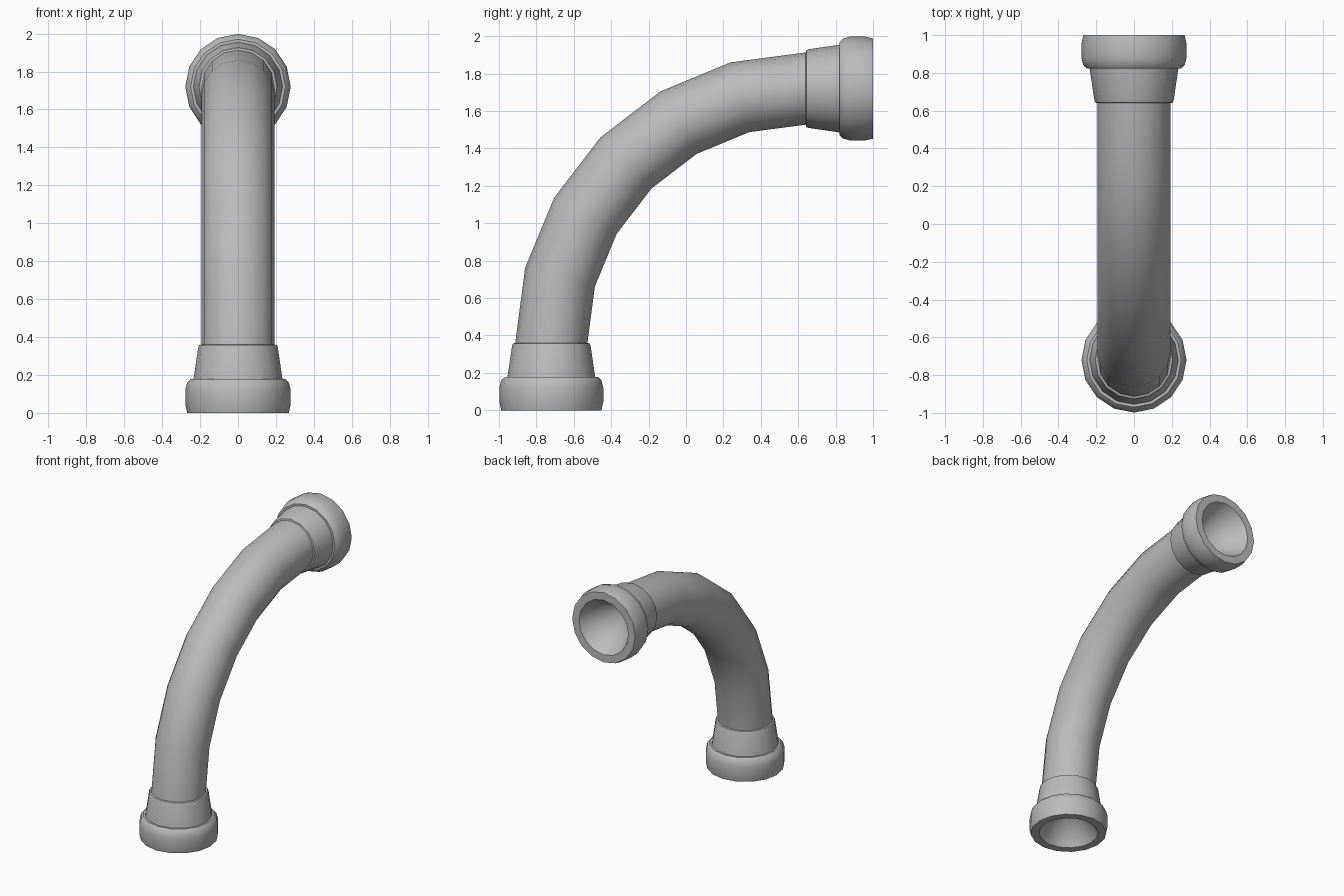
import bpy, bmesh
from math import sin, cos, pi, radians
from mathutils import Vector, Matrix

cube = bpy.data.objects.get("Cube")
if cube:
    bpy.data.objects.remove(cube, do_unlink=True)

grey = bpy.data.materials.new("pipe grey")
grey.use_nodes = True
grey.diffuse_color = (0.5, 0.5, 0.5, 1)
grey.node_tree.nodes["Principled BSDF"].inputs["Base Color"].default_value = (0.5, 0.5, 0.5, 1)

SIDES = 16
BEND = 1.36          # centreline radius of the bend
CENTRE = (0.64, 0.36)  # bend centre in y, z
TUBE = 0.193


def make_object(name, bm, angle):
    bmesh.ops.recalc_face_normals(bm, faces=bm.faces)
    mesh = bpy.data.meshes.new(name)
    bm.to_mesh(mesh)
    bm.free()
    mesh.materials.append(grey)
    obj = bpy.data.objects.new(name, mesh)
    bpy.context.collection.objects.link(obj)
    bpy.ops.object.select_all(action='DESELECT')
    bpy.context.view_layer.objects.active = obj
    obj.select_set(True)
    bpy.ops.object.shade_smooth_by_angle(angle=radians(angle))
    return obj


def add_ring(bm, matrix, radius):
    return [bm.verts.new(matrix @ Vector((radius * cos(2 * pi * i / SIDES),
                                          radius * sin(2 * pi * i / SIDES), 0)))
            for i in range(SIDES)]


def bridge(bm, a, b):
    for i in range(SIDES):
        j = (i + 1) % SIDES
        bm.faces.new((a[i], a[j], b[j], b[i]))


# Curved pipe: rings swept through a quarter turn
bm = bmesh.new()
rings = []
for k in range(7):
    t = k * pi / 12
    place = Matrix.Translation((0, CENTRE[0] - BEND * cos(t), CENTRE[1] + BEND * sin(t)))
    rings.append(add_ring(bm, place @ Matrix.Rotation(-t, 4, 'X'), TUBE))
for a, b in zip(rings, rings[1:]):
    bridge(bm, a, b)
make_object("curved_pipe", bm, 40)

# Socket profile as radius, depth: mouth, rounded rim, tapered sleeve, lip
PROFILE = [(0.21, 0), (0.268, 0), (0.278, 0.045), (0.278, 0.12), (0.268, 0.16),
           (0.25, 0.178), (0.235, 0.178), (0.232, 0.195), (0.21, 0.345),
           (0.205, 0.357), (TUBE, 0.36)]


def make_socket(name, matrix):
    bm = bmesh.new()
    rings = [add_ring(bm, matrix @ Matrix.Translation((0, 0, d)), r) for r, d in PROFILE]
    for a, b in zip(rings, rings[1:]):
        bridge(bm, a, b)
    # Funnel inside the mouth
    tip = bm.verts.new(matrix @ Vector((0, 0, 0.36)))
    mouth = rings[0]
    for i in range(SIDES):
        bm.faces.new((mouth[i], mouth[(i + 1) % SIDES], tip))
    make_object(name, bm, 35)


make_socket("lower_socket", Matrix.Translation((0, CENTRE[0] - BEND, 0)))
make_socket("upper_socket", Matrix.Translation((0, 1, CENTRE[1] + BEND))
            @ Matrix.Rotation(pi / 2, 4, 'X'))
